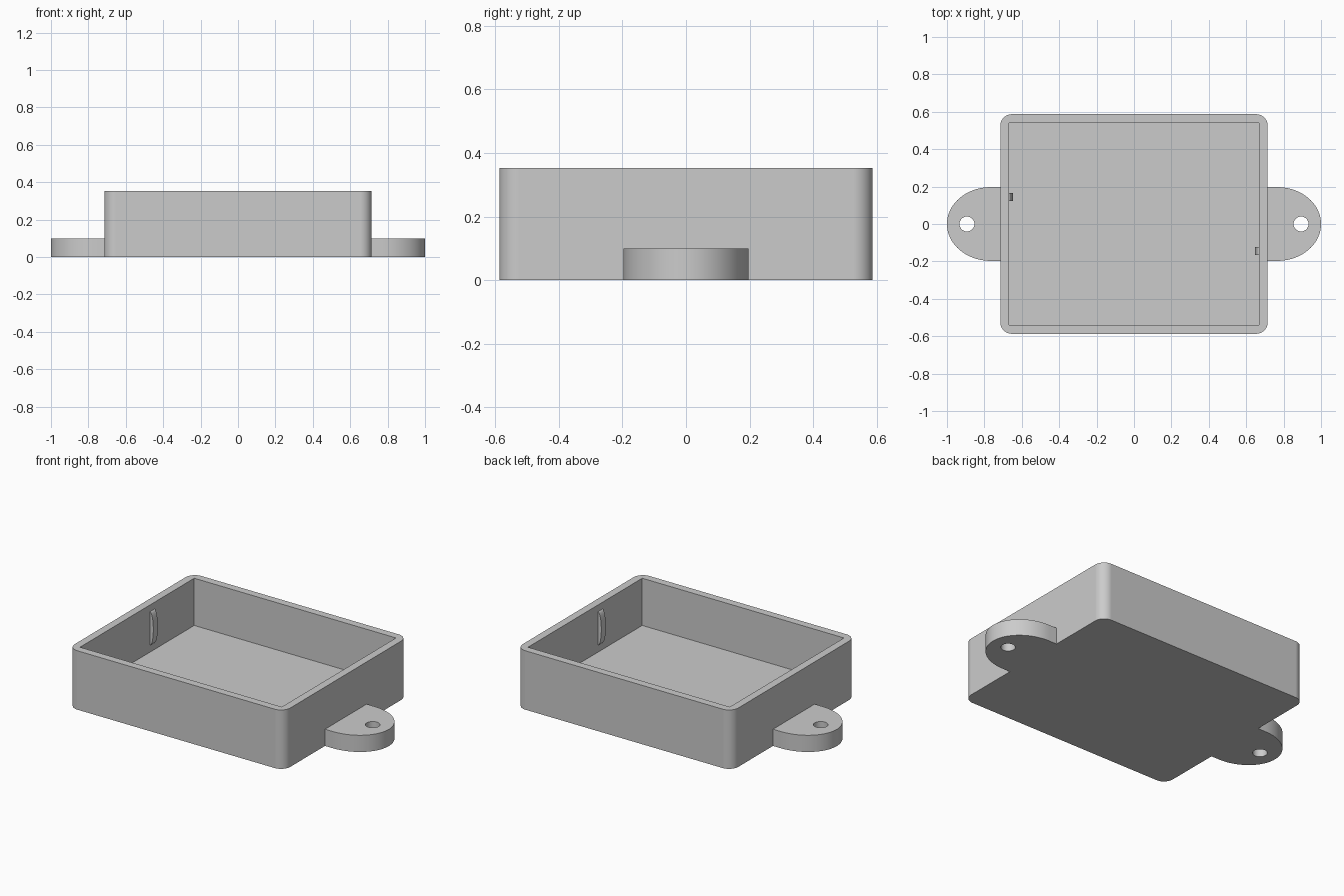
import bpy, bmesh, math

if "Cube" in bpy.data.objects:
    bpy.data.objects.remove(bpy.data.objects["Cube"])

grey = bpy.data.materials.new("plain_grey")
grey.diffuse_color = (0.60, 0.60, 0.60, 1)
grey.use_nodes = True
grey.node_tree.nodes["Principled BSDF"].inputs["Base Color"].default_value = grey.diffuse_color

W, D, H = 0.715, 0.587, 0.353      # outer half width, half depth, height
IW, ID, FLOOR = 0.669, 0.541, 0.07  # cavity half width, half depth, floor level
EAR_H = 0.10


def arc(cx, cy, rx, ry, a0, a1, n):
    """Points on an elliptical arc, angles in degrees."""
    return [(cx + rx * math.cos(math.radians(a0 + (a1 - a0) * i / n)),
             cy + ry * math.sin(math.radians(a0 + (a1 - a0) * i / n)))
            for i in range(n + 1)]


def cap(bm, loops, z):
    """Flat face bounded by the first loop, with the others as holes."""
    edges = []
    for loop in loops:
        vs = [bm.verts.new((x, y, z)) for x, y in loop]
        edges += [bm.edges.new((vs[i - 1], vs[i])) for i in range(len(vs))]
    bmesh.ops.triangle_fill(bm, use_beauty=True, edges=edges)


def wall(bm, loop, z0, z1):
    """Vertical band following a closed loop."""
    lo = [bm.verts.new((x, y, z0)) for x, y in loop]
    hi = [bm.verts.new((x, y, z1)) for x, y in loop]
    for i in range(len(loop)):
        bm.faces.new((lo[i - 1], lo[i], hi[i], hi[i - 1]))


def finish(bm, name):
    bmesh.ops.remove_doubles(bm, verts=bm.verts, dist=1e-5)
    bmesh.ops.recalc_face_normals(bm, faces=bm.faces)
    me = bpy.data.meshes.new(name)
    bm.to_mesh(me)
    bm.free()
    me.materials.append(grey)
    ob = bpy.data.objects.new(name, me)
    bpy.context.collection.objects.link(ob)
    bpy.ops.object.select_all(action='DESELECT')
    ob.select_set(True)
    bpy.context.view_layer.objects.active = ob
    bpy.ops.object.shade_smooth_by_angle(angle=math.radians(30))
    # Keep the large faces flat beside the rounded corners
    ob.modifiers.new("flat_sides", 'WEIGHTED_NORMAL').keep_sharp = True
    return ob


# Open case: rounded outside, square-cornered cavity
R = 0.062
outer = []
for k, (sx, sy) in enumerate([(1, 1), (-1, 1), (-1, -1), (1, -1)]):
    outer += arc(sx * (W - R), sy * (D - R), R, R, 90 * k, 90 * k + 90, 12)
inner = [(IW, ID), (-IW, ID), (-IW, -ID), (IW, -ID)]
bm = bmesh.new()
cap(bm, [outer], 0)
wall(bm, outer, 0, H)
cap(bm, [outer, inner], H)
wall(bm, inner, FLOOR, H)
cap(bm, [inner], FLOOR)
finish(bm, "case")

for side, label in ((1, "right"), (-1, "left")):
    turn = math.pi if side < 0 else 0

    # Mounting ear with a screw hole
    outline = [(0.70, -0.197)] + arc(0.767, 0, 0.233, 0.197, -90, 90, 40) + [(0.70, 0.197)]
    hole = arc(0.893, 0, 0.040, 0.040, 0, 360, 32)[:-1]
    bm = bmesh.new()
    for z in (0, EAR_H):
        cap(bm, [outline, hole], z)
    wall(bm, outline, 0, EAR_H)
    wall(bm, hole, 0, EAR_H)
    finish(bm, label + "_mounting_ear").rotation_euler.z = turn

    # Rounded snap rib on the inner wall: half-oval profile in x-z, thin along y
    prof = arc(IW, 0.212, 0.022, 0.10, 90, 270, 20)
    prof = [(IW + 0.01, prof[0][1])] + prof + [(IW + 0.01, prof[-1][1])]
    bm = bmesh.new()
    for y in (-0.165, -0.122):
        bm.faces.new([bm.verts.new((x, y, z)) for x, z in prof])
    for i in range(len(prof)):
        (xa, za), (xb, zb) = prof[i - 1], prof[i]
        bm.faces.new([bm.verts.new(p) for p in (
            (xa, -0.165, za), (xb, -0.165, zb), (xb, -0.122, zb), (xa, -0.122, za))])
    finish(bm, label + "_snap_rib").rotation_euler.z = turn
